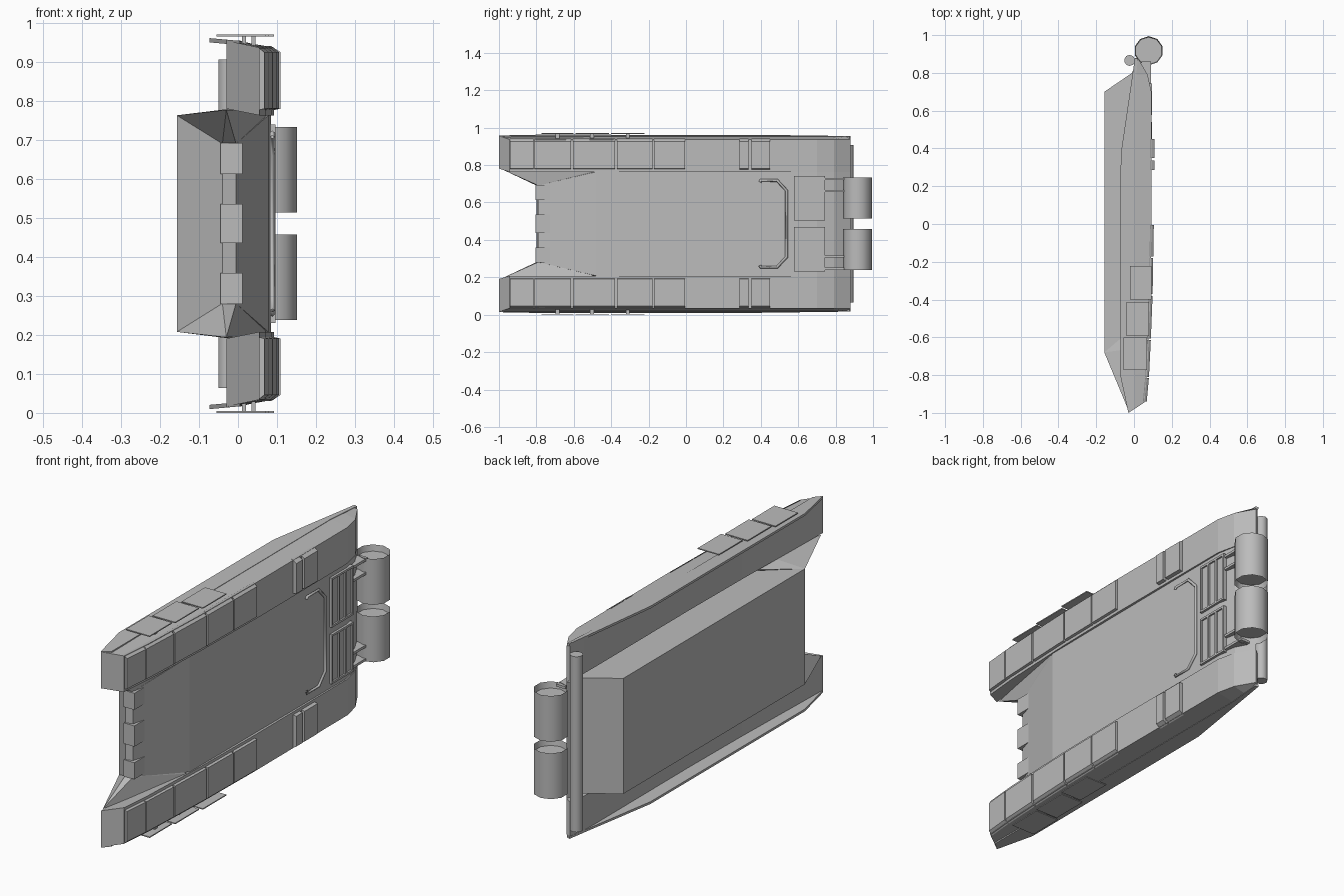
import bpy, bmesh, math
from mathutils import Vector

cube = bpy.data.objects.get("Cube")
if cube:
    bpy.data.objects.remove(cube, do_unlink=True)

MID = 0.486  # height of the hull's centre plane

grey = bpy.data.materials.new("plain_grey")
grey.use_nodes = True
grey.diffuse_color = (0.5, 0.5, 0.5, 1)
grey.node_tree.nodes["Principled BSDF"].inputs["Base Color"].default_value = (0.5, 0.5, 0.5, 1)


def place(y, x, w):
    """Length, hull height and sideways offset to world position."""
    return Vector((x, y, MID + w))


def finish(name, bm):
    bmesh.ops.recalc_face_normals(bm, faces=bm.faces)
    me = bpy.data.meshes.new(name)
    bm.to_mesh(me)
    bm.free()
    me.materials.append(grey)
    ob = bpy.data.objects.new(name, me)
    bpy.context.collection.objects.link(ob)
    return ob


def loft(name, sections):
    bm = bmesh.new()
    rings = [[bm.verts.new(place(*p)) for p in s] for s in sections]
    n = len(rings[0])
    for a, b in zip(rings, rings[1:]):
        for i in range(n):
            j = (i + 1) % n
            bm.faces.new((a[i], a[j], b[j], b[i]))
    bm.faces.new(rings[0])
    bm.faces.new(rings[-1])
    return finish(name, bm)


def prism(name, profile, w0, w1):
    return loft(name, [[(y, x, w) for y, x in profile] for w in (w0, w1)])


def box(name, y0, y1, x0, x1, w0, w1):
    return prism(name, [(y0, x0), (y1, x0), (y1, x1), (y0, x1)], w0, w1)


def hull(name, points):
    bm = bmesh.new()
    vs = [bm.verts.new(place(*p)) for p in points]
    bmesh.ops.convex_hull(bm, input=vs)
    bmesh.ops.dissolve_limit(bm, angle_limit=0.01, verts=bm.verts, edges=bm.edges)
    return finish(name, bm)


def cylinder(name, y, x, r, w0, w1, sides, recess=0):
    bm = bmesh.new()
    bmesh.ops.create_cone(bm, cap_ends=True, segments=sides, radius1=r, radius2=r, depth=w1 - w0)
    bmesh.ops.translate(bm, verts=bm.verts, vec=place(y, x, (w0 + w1) / 2))
    if recess:
        caps = [f for f in bm.faces if len(f.verts) == sides]
        for f in caps:
            inward = -f.normal * recess
            bmesh.ops.inset_individual(bm, faces=[f], thickness=r * 0.06)
            bmesh.ops.translate(bm, verts=f.verts, vec=inward)
    ob = finish(name, bm)
    bpy.ops.object.select_all(action='DESELECT')
    ob.select_set(True)
    bpy.context.view_layer.objects.active = ob
    bpy.ops.object.shade_smooth_by_angle(angle=math.radians(50))
    return ob


# Main hull tub with deck and sloped rear
prism("hull_body", [(-0.48, 0.078), (0.70, 0.085), (0.79, 0.068), (0.88, 0.02),
                    (0.80, -0.01), (0.70, -0.157), (-0.68, -0.157)], -0.278, 0.278)

# Tapered nose
belly, deck = (-0.68, -0.157), (-0.48, 0.078)
lip = [(-0.66, 0.015), (-0.79, -0.005), (-0.80, -0.04)]
hull("hull_nose", [(*p, s * 0.278) for p in (belly, deck) for s in (1, -1)]
     + [(*p, s * 0.205) for p in lip for s in (1, -1)])

# Blocks across the nose
for i, w in enumerate((-0.167, 0, 0.167)):
    box(f"nose_block_{i}", -0.805, -0.66, -0.045, 0.012, w - 0.05 + 0.01 * abs(i - 1), w + 0.05 - 0.01 * abs(i - 1))

# Upper line of the track guards
TOP = [(-0.945, 0.055), (-0.78, 0.070), (-0.40, 0.086), (0.0, 0.093), (0.70, 0.092),
       (0.79, 0.072), (0.88, 0.02)]
BOTTOM = [(-1.0, -0.03), (-0.80, -0.025), (-0.40, -0.015), (0.0, -0.01), (0.70, -0.01),
          (0.79, -0.008), (0.875, 0.005)]


def top_at(y):
    for (y0, x0), (y1, x1) in zip(TOP, TOP[1:]):
        if y <= y1:
            return x0 + (x1 - x0) * (y - y0) / (y1 - y0)
    return TOP[-1][1]


TILES = [(-0.94, -0.815), (-0.81, -0.615), (-0.605, -0.38), (-0.37, -0.18),
         (-0.172, -0.005), (0.287, 0.335), (0.35, 0.45)]
PLATES = [(-0.40, -0.222, -0.02, 0.093), (-0.592, -0.412, -0.04, 0.08), (-0.772, -0.602, -0.055, 0.07)]

for s, side in ((1, "upper"), (-1, "lower")):
    # Wedge joining nose and track guard
    hull(f"nose_wedge_{side}", [(*belly, s * 0.278), (*deck, s * 0.285), (-0.985, -0.03, s * 0.292),
                                (-0.66, -0.02, s * 0.295)] + [(*p, s * 0.205) for p in lip])

    # Track guard
    loft(f"track_guard_{side}", [[(*b, s * 0.295), (*t, s * 0.278), (*t, s * 0.452), (*b, s * 0.47)]
                                 for b, t in zip(BOTTOM, TOP)])

    # Hanging side skirt
    skirt = [(-1.0, -0.03), (-0.80, -0.073), (0.37, -0.07), (0.88, 0.005),
             (0.875, 0.02), (0.70, 0.005), (-0.97, 0.005)]
    loft(f"side_skirt_{side}", [[(y, x, s * (w - 0.09 * (x + 0.07))) for y, x in skirt]
                                for w in (0.465, 0.476)])

    # Raised tiles along the guard
    for i, (y0, y1) in enumerate(TILES):
        rise = 0.017 if y0 > 0.2 else 0.012
        sections = []
        for y in (y0, y1):
            x = top_at(y)
            sections.append([(y, x - 0.008, s * 0.29), (y, x + rise, s * 0.295),
                             (y, x + rise, s * 0.44), (y, x - 0.008, s * 0.456)])
        loft(f"guard_tile_{side}_{i}", sections)

    # Thin plates held off the outer side
    for i, (y0, y1, x0, x1) in enumerate(PLATES):
        box(f"side_plate_{side}_{i}", y0, y1, x0, x1, s * 0.481, s * 0.486)
        for x in (0.015, 0.04):
            box(f"plate_stud_{side}_{i}", (y0 + y1) / 2 - 0.01, (y0 + y1) / 2 + 0.01,
                x - 0.005, x + 0.005, s * 0.455, s * 0.482)

    # Engine grille: base, frame and bars
    lo, hi = 0.022, 0.25
    box(f"grille_base_{side}", 0.582, 0.738, 0.07, 0.088, s * lo, s * hi)
    for y in (0.582, 0.634, 0.686, 0.738):
        box(f"grille_bar_{side}", y - 0.005, y + 0.005, 0.07, 0.096, s * lo, s * hi)
    for w in (lo, hi):
        box(f"grille_edge_{side}", 0.577, 0.743, 0.07, 0.096, s * (w - 0.005), s * (w + 0.005))

    # Rear drum and its brackets
    drum = sorted((s * 0.028, s * 0.248))
    cylinder(f"rear_drum_{side}", 0.917, 0.078, 0.077, drum[0], drum[1], 10, 0.03)
    for w in (0.175, 0.24):
        box(f"drum_bracket_{side}", 0.74, 0.86, 0.04, 0.09, s * (w - 0.006), s * (w + 0.006))

# Log across the rear
cylinder("rear_log", 0.866, -0.023, 0.029, -0.422, 0.422, 10)

# Guard rail on the deck
rail = bpy.data.curves.new("deck_rail", 'CURVE')
rail.dimensions = '3D'
rail.bevel_depth = 0.008
rail.bevel_resolution = 0
half = [(0.395, 0.222), (0.40, 0.232), (0.487, 0.232), (0.538, 0.177)]
path = [(y, w) for y, w in half] + [(y, -w) for y, w in reversed(half)]
spline = rail.splines.new('POLY')
spline.points.add(len(path) - 1)
for p, (y, w) in zip(spline.points, path):
    p.co = (*place(y, 0.088, w), 1)
rail.materials.append(grey)
bpy.context.collection.objects.link(bpy.data.objects.new("deck_rail", rail))
